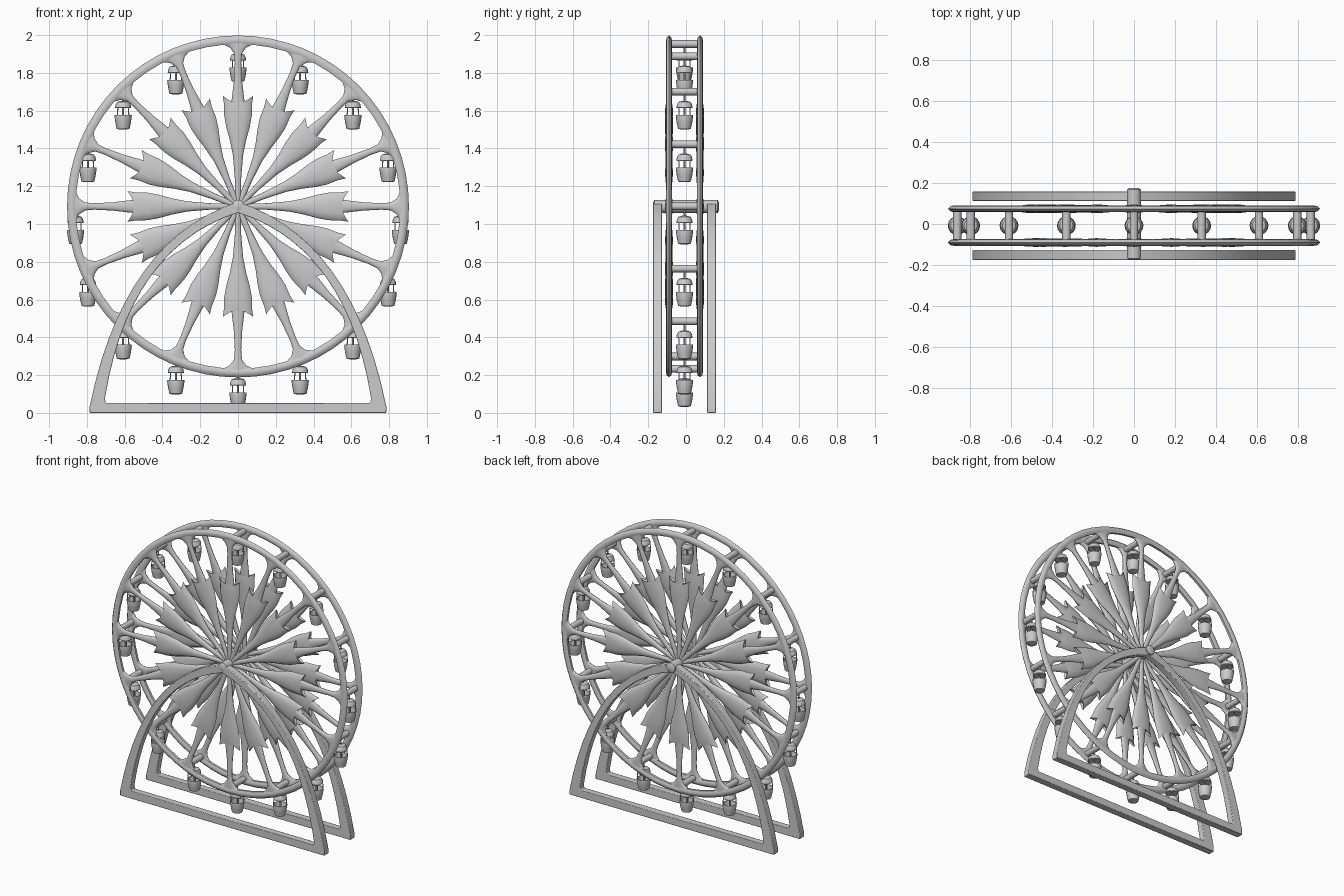
import bpy, bmesh
from math import sin, cos, pi, radians
from mathutils import Matrix, Vector

if "Cube" in bpy.data.objects:
    bpy.data.objects.remove(bpy.data.objects["Cube"])

CZ, YO, N = 1.093, -0.008, 16      # wheel centre height, depth offset, number of spokes
RIM_Y, BAR_R = 0.082, 0.86


def finish(name, bm):
    bmesh.ops.recalc_face_normals(bm, faces=bm.faces)
    me = bpy.data.meshes.new(name)
    bm.to_mesh(me)
    bm.free()
    ob = bpy.data.objects.new(name, me)
    bpy.context.collection.objects.link(ob)
    return ob


def copy_of(ob, matrix):
    new = ob.copy()
    bpy.context.collection.objects.link(new)
    new.matrix_world = matrix
    return new


def bridge(bm, rings, cap=True, loop=False):
    n = len(rings[0])
    pairs = list(zip(rings, rings[1:])) + ([(rings[-1], rings[0])] if loop else [])
    for a, b in pairs:
        for i in range(n):
            j = (i + 1) % n
            bm.faces.new((a[i], a[j], b[j], b[i]))
    if cap and not loop:
        bm.faces.new(rings[0])
        bm.faces.new(rings[-1])


def loft(bm, stations, sides=12):
    """Oval sections along +z: (distance, half width, half thickness, tip sweep)."""
    rings = []
    for r, w, t, k in stations:
        ring = []
        for i in range(sides):
            a = 2 * pi * i / sides
            ring.append(bm.verts.new((w * cos(a), t * sin(a), r + k * cos(a) ** 2)))
        rings.append(ring)
    bridge(bm, rings)


def lathe(bm, profile, sides, loop=False):
    """Turn an (radius, height) profile about z."""
    rings = []
    for r, z in profile:
        rings.append([bm.verts.new((r * cos(2 * pi * i / sides), r * sin(2 * pi * i / sides), z))
                      for i in range(sides)])
    bridge(bm, rings, loop=loop)


def rod(bm, p, q, r, sides=8):
    p, q = Vector(p), Vector(q)
    d = q - p
    m = Matrix.Translation((p + q) / 2) @ d.to_track_quat('Z', 'Y').to_matrix().to_4x4()
    bmesh.ops.create_cone(bm, cap_ends=True, segments=sides, radius1=r, radius2=r,
                          depth=d.length, matrix=m)


centre = Matrix.Translation((0, YO, CZ))
tilt = Matrix.Rotation(pi / 2, 4, 'X')

# Two rims with a rounded, pointed section
bm = bmesh.new()
lathe(bm, [(0.905, 0), (0.893, 0.013), (0.875, 0.016), (0.859, 0.008),
           (0.859, -0.008), (0.875, -0.016), (0.893, -0.013)], 64, loop=True)
rim = finish("front_rim", bm)
rim.matrix_world = centre @ Matrix.Translation((0, -RIM_Y, 0)) @ tilt
copy_of(rim, centre @ Matrix.Translation((0, RIM_Y, 0)) @ tilt).name = "back_rim"

# Spoke: flaring petal with a notched tip, then an outer arm that flares into the rim
bm = bmesh.new()
loft(bm, [(0.0, 0.014, 0.012, 0), (0.15, 0.017, 0.012, 0), (0.27, 0.027, 0.015, 0),
          (0.35, 0.043, 0.018, 0), (0.42, 0.062, 0.02, 0), (0.48, 0.073, 0.021, 0),
          (0.52, 0.074, 0.02, 0.02), (0.55, 0.081, 0.016, 0.036), (0.535, 0.055, 0.01, 0.02)])
loft(bm, [(0.5, 0.036, 0.014, 0), (0.57, 0.033, 0.013, 0), (0.66, 0.022, 0.012, 0),
          (0.76, 0.017, 0.012, 0), (0.81, 0.021, 0.013, 0), (0.84, 0.042, 0.013, 0),
          (0.872, 0.088, 0.011, -0.008)])
spoke = finish("spoke", bm)

# Cross bar between the rims
bm = bmesh.new()
rod(bm, (0, -RIM_Y, 0), (0, RIM_Y, 0), 0.02, 12)
bar = finish("cross_bar", bm)

# Gondola: open basket, roof, corner posts and hanger
bm = bmesh.new()
lathe(bm, [(0.018, -0.201), (0.034, -0.197), (0.041, -0.165), (0.046, -0.13),
           (0.045, -0.124), (0.041, -0.124), (0.036, -0.165), (0.028, -0.188)], 16)
lathe(bm, [(0.040, -0.088), (0.043, -0.085), (0.040, -0.068), (0.032, -0.055), (0.012, -0.049)], 16)
for i in range(4):
    a = pi / 4 + i * pi / 2
    rod(bm, (0.043 * cos(a), 0.043 * sin(a), -0.13), (0.039 * cos(a), 0.039 * sin(a), -0.08), 0.003, 6)
rod(bm, (0, 0, -0.19), (0, 0, 0), 0.005)
gondola = finish("gondola", bm)

# Spread spokes, bars and gondolas round the wheel
for i in range(N):
    turn = Matrix.Rotation(2 * pi * i / N, 4, 'Y')
    for s in (-1, 1):
        copy_of(spoke, centre @ turn @ Matrix.Translation((0, s * RIM_Y, 0)))
    hang = centre @ turn @ Vector((0, 0, BAR_R))
    copy_of(bar, Matrix.Translation(hang))
    copy_of(gondola, Matrix.Translation(hang))
for ob in (spoke, bar, gondola):
    bpy.data.objects.remove(ob)

# Axle
bm = bmesh.new()
lathe(bm, [(0.022, -0.183), (0.034, -0.176), (0.034, 0.16), (0.022, 0.167)], 20)
axle = finish("axle", bm)
axle.matrix_world = centre @ tilt


# Support frames: curved legs joined by a ground beam
def bez(a, b, c, t):
    return tuple((1 - t) ** 2 * p + 2 * t * (1 - t) * q + t * t * r for p, q, r in zip(a, b, c))


steps = [i / 14 for i in range(15)]
outer = [bez((0, 1.118), (0.605, 0.92), (0.785, 0.035), t) for t in steps] + [(0.785, 0), (0, 0)]
inner = [bez((0, 1.06), (0.575, 0.875), (0.705, 0.075), t) for t in steps] + [(0.70, 0.052), (0, 0.052)]
bm = bmesh.new()
rings = []
pairs = list(zip(outer, inner))
pairs += [((-o[0], o[1]), (-n[0], n[1])) for o, n in pairs[-2:0:-1]]
for o, n in pairs:
    rings.append([bm.verts.new((p[0], y, p[1])) for p, y in
                  ((o, -0.024), (o, 0.024), (n, 0.024), (n, -0.024))])
bridge(bm, rings, loop=True)
frame = finish("front_frame", bm)
bev = frame.modifiers.new("soft_edges", 'BEVEL')
bev.width, bev.segments, bev.angle_limit = 0.004, 2, radians(40)
frame.location = (0, YO - 0.143, 0)
copy_of(frame, Matrix.Translation((0, YO + 0.143, 0))).name = "back_frame"

# Smooth shading with sharp edges kept
bpy.ops.object.select_all(action='SELECT')
bpy.context.view_layer.objects.active = axle
bpy.ops.object.shade_smooth_by_angle(angle=radians(40))
